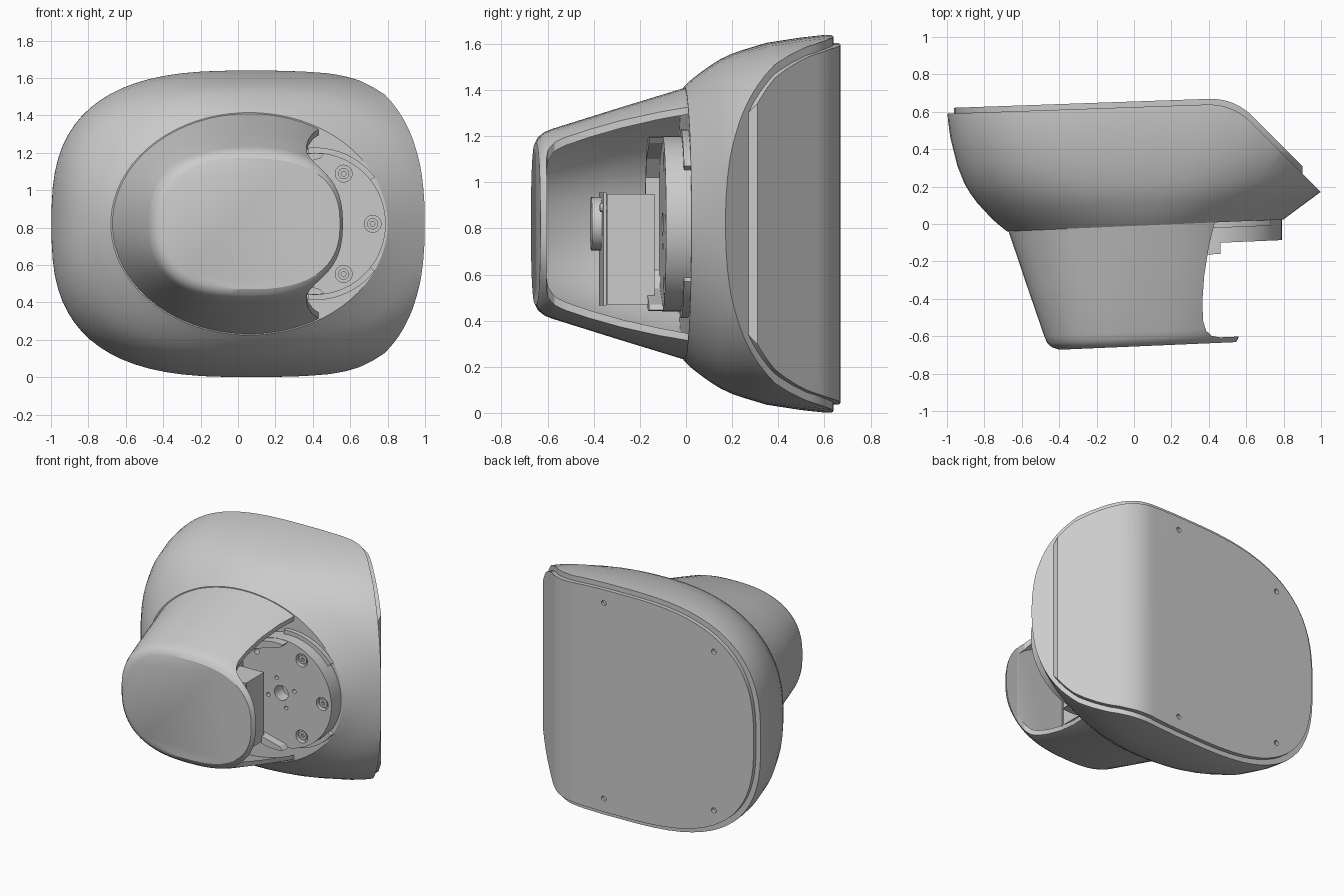
import bpy, bmesh, math
from mathutils import Vector

if "Cube" in bpy.data.objects:
    bpy.data.objects.remove(bpy.data.objects["Cube"])

CZ = 0.82          # height of the horizontal symmetry plane
SHEAR = 0.043      # slight turn of the whole unit


def add_object(name, bm, shear=False):
    if shear:
        for v in bm.verts:
            v.co.y += SHEAR * v.co.x
    bmesh.ops.recalc_face_normals(bm, faces=bm.faces)
    me = bpy.data.meshes.new(name)
    bm.to_mesh(me)
    bm.free()
    ob = bpy.data.objects.new(name, me)
    bpy.context.collection.objects.link(ob)
    return ob


def loft(name, rings, inset=0.0, seg=72):
    """Closed skin through rounded rings (y, left, right, half height, roundness)."""
    bm = bmesh.new()
    loops = []
    for y, l, r, h, n in rings:
        cx = 0.06
        loop = []
        for i in range(seg):
            a = 2 * math.pi * (i + 0.5) / seg
            c, s = math.cos(a), math.sin(a)
            w = (r - cx if c > 0 else cx - l) - inset
            x = cx + math.copysign(abs(c) ** (2 / n), c) * w
            z = CZ + math.copysign(abs(s) ** (2 / n), s) * (h - inset)
            loop.append(bm.verts.new((x, y, z)))
        loops.append(loop)
    for a, b in zip(loops, loops[1:]):
        for i in range(seg):
            j = (i + 1) % seg
            bm.faces.new((a[i], a[j], b[j], b[i]))
    bm.faces.new(loops[0])
    bm.faces.new(loops[-1])
    return add_object(name, bm, True)


def prism(name, pts, lo, hi, axis='z', shear=False):
    """Extrude an xy outline along z, or an xz outline along y."""
    bm = bmesh.new()
    place = (lambda p, t: (p[0], p[1], t)) if axis == 'z' else (lambda p, t: (p[0], t, p[1]))
    f = bm.faces.new([bm.verts.new(place(p, lo)) for p in pts])
    new = bmesh.ops.extrude_face_region(bm, geom=[f])['geom']
    d = Vector(place((0, 0), hi - lo))
    bmesh.ops.translate(bm, vec=d, verts=[g for g in new if isinstance(g, bmesh.types.BMVert)])
    return add_object(name, bm, shear)


def arc(cx, cz, r, a0, a1, n):
    return [(cx + r * math.cos(math.radians(a0 + (a1 - a0) * i / n)),
             cz + r * math.sin(math.radians(a0 + (a1 - a0) * i / n))) for i in range(n + 1)]


def rod(name, x, z, r, y0, y1, n=32):
    return prism(name, arc(x, z, r, 0, 360 - 360 / n, n - 1), y0, y1, 'y', True)


def boolean(ob, cutters, op='DIFFERENCE'):
    for c in cutters:
        m = ob.modifiers.new('cut', 'BOOLEAN')
        m.operation, m.solver, m.object = op, 'EXACT', c
    bpy.context.view_layer.update()
    dg = bpy.context.evaluated_depsgraph_get()
    me = bpy.data.meshes.new_from_object(ob.evaluated_get(dg))
    ob.modifiers.clear()
    ob.data = me
    for c in cutters:
        bpy.data.objects.remove(c)


def back_curve(off):
    """Top-view line of the back: flat, soft bend, then 45 degree slope."""
    flat = lambda x: 0.625 + 0.035 * x + off
    k = 1.17 + off * 1.35
    cx = (k - 0.625 - off) / 1.035
    p0, p1, p2 = (cx - 0.14, flat(cx - 0.14)), (cx, flat(cx)), (cx + 0.1, k - cx - 0.1)
    bend = [tuple((1 - t) ** 2 * a + 2 * t * (1 - t) * b + t * t * c
                  for a, b, c in zip(p0, p1, p2)) for t in [i / 10 for i in range(11)]]
    return [(-1.5, flat(-1.5))] + bend, k


# flared main shell, trimmed by the back profile
SHELL = [(-.01, -.68, .80, .595, 2.0), (.025, -.722, .85, .628, 2.05), (.06, -.76, .90, .655, 2.15),
         (.105, -.80, .965, .687, 2.25), (.15, -.84, 1.03, .715, 2.35), (.2, -.875, 1.08, .738, 2.45),
         (.25, -.905, 1.12, .755, 2.55), (.35, -.945, 1.2, .785, 2.7), (.5, -.982, 1.27, .808, 2.8),
         (.6, -.996, 1.29, .819, 2.8), (.75, -1.003, 1.3, .822, 2.8)]
shell = loft('main_shell', SHELL)
line, k = back_curve(0)
boolean(shell, [prism('trim', line + [(1.7, k - 1.7), (-1.5, k - 1.7)], -1, 3)], 'INTERSECT')

# inset back plate following the same bend, with four screw holes
plate = loft('back_plate', SHELL, inset=0.035)
outer, ko = back_curve(0.03)
inner, ki = back_curve(-0.03)
outline = outer + [(0.9, ko - 0.9), (0.9, ki - 0.9)] + inner[::-1]
boolean(plate, [prism('trim', outline, -1, 3)], 'INTERSECT')
boolean(plate, [rod('hole', x, CZ + s * dz, 0.018, 0.635, 0.8, 16)
                for x, dz in ((0.18, 0.69), (-0.66, 0.56)) for s in (1, -1)])

# hollow front hood, open on the right side
HOOD = [(.0, -.675, .79, .592, 2.0), (-.3, -.575, .69, .5, 2.2), (-.58, -.48, .58, .412, 2.5),
        (-.615, -.465, .565, .398, 2.5), (-.64, -.44, .555, .378, 2.5), (-.655, -.40, .545, .35, 2.5)]
HOLLOW = [(.05, -.69, .81, .607, 2.0), (-.3, -.575, .69, .5, 2.2), (-.58, -.475, .58, .41, 2.5),
          (-.625, -.43, .56, .38, 2.5)]
hood = loft('front_hood', HOOD)
side_cut = [(.435, .1), (.43, 0), (.40, -.12), (.375, -.28), (.365, -.42), (.37, -.52), (.385, -.57),
            (.415, -.598), (.46, -.606), (1.2, -.575), (1.2, .1)]
boolean(hood, [loft('hollow', HOLLOW, inset=0.03), prism('side_cut', side_cut, -1, 3)])

# mounting disc with centre bore and screw holes
MX = 0.41
disc = rod('mount_disc', MX, CZ, 0.38, -0.12, 0.02, 72)


def polar(r, deg):
    return MX + r * math.cos(math.radians(deg)), CZ + r * math.sin(math.radians(deg))


holes = [rod('bore', MX, CZ, 0.052, -0.2, -0.03)]
holes += [rod('pilot', *polar(0.105, a), 0.014, -0.2, -0.05, 12) for a in (20, 110, 200, 290)]
holes += [rod('recess', *polar(0.31, a), 0.045, -0.2, -0.085, 24) for a in (-60, 0, 60)]
holes += [rod('side_hole', *polar(0.31, a), 0.02, -0.2, -0.05, 16) for a in (127, 233)]
boolean(disc, holes)
for i, a in enumerate((-60, 0, 60)):
    screw = rod('disc_screw_%d' % (i + 1), *polar(0.31, a), 0.03, -0.11, -0.07, 20)
    boolean(screw, [rod('socket', *polar(0.31, a), 0.014, -0.2, -0.09, 6)])

# raised half plate on the left of the disc
half = arc(MX, CZ, 0.378, 82, 278, 40) + [(.44, CZ - .35), (.19, CZ - .28), (.12, CZ - .2),
                                         (.12, CZ + .2), (.19, CZ + .28), (.44, CZ + .35)]
prism('raised_half_plate', half, -0.18, -0.11, 'y', True)

# curved ledges beside the disc
for name, s in (('upper_ledge', 1), ('lower_ledge', -1)):
    prism(name, arc(MX, CZ, 0.408, 38 * s, 95 * s, 14) + arc(MX, CZ, 0.36, 95 * s, 38 * s, 14),
          -0.04, 0.0, 'y', True)

# drive unit inside the hood
box = lambda x0, x1, z0, z1: [(x0, z0), (x1, z0), (x1, z1), (x0, z1)]
prism('drive_box', box(-.12, .3, .47, .95), -0.355, -0.15, 'y', True)
prism('drive_box_lid', box(-.13, .31, .465, .955), -0.372, -0.357, 'y', True)
rod('drive_hub', 0.08, CZ, 0.115, -0.415, -0.37)
rod('lid_screw', 0.27, 0.89, 0.02, -0.385, -0.34, 12)

# smooth shading with crisp edges
bpy.ops.object.select_all(action='DESELECT')
for ob in bpy.context.scene.objects:
    ob.select_set(True)
    bpy.context.view_layer.objects.active = ob
bpy.ops.object.shade_smooth_by_angle(angle=math.radians(28))
